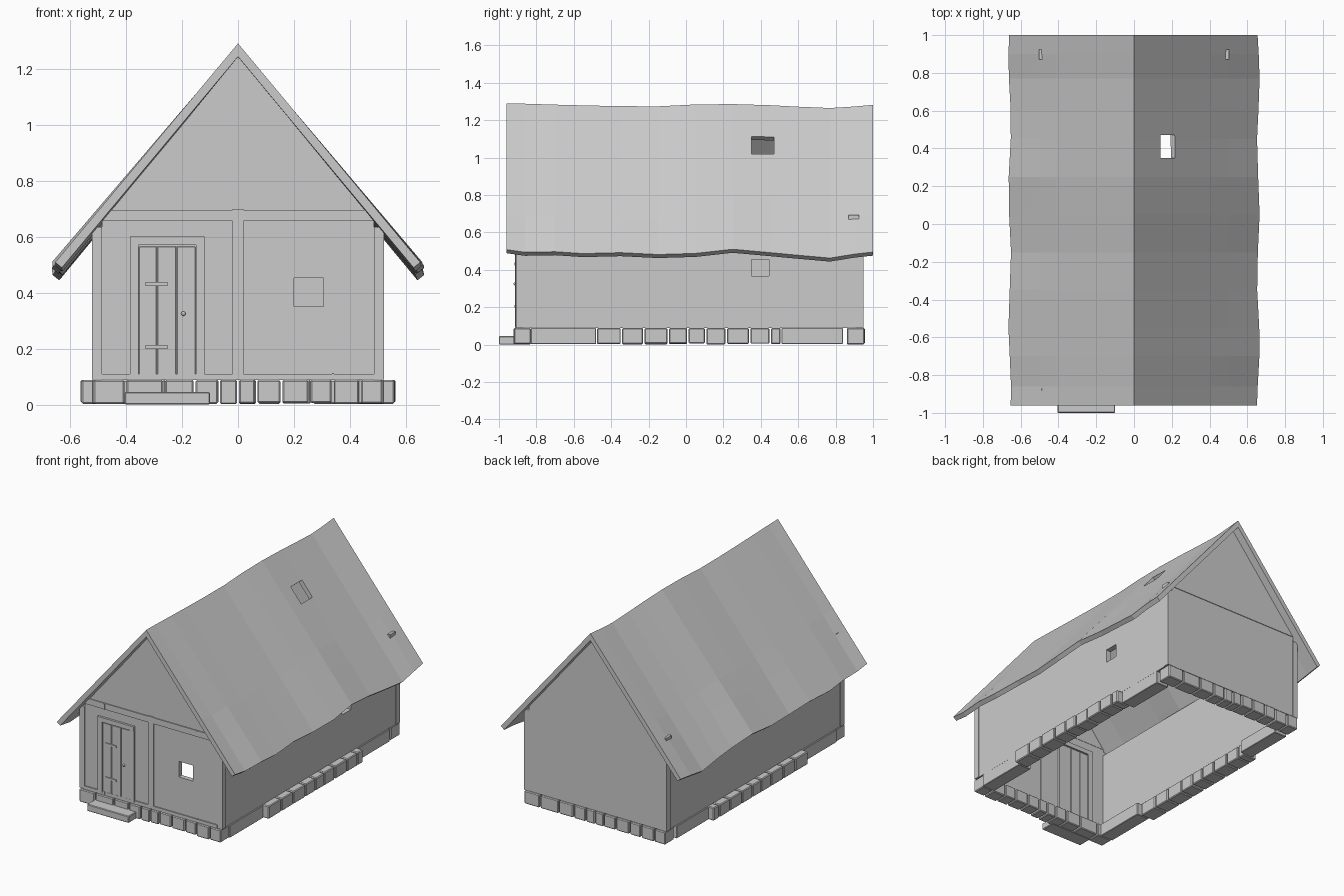
import bpy, bmesh, math, random

if "Cube" in bpy.data.objects:
    bpy.data.objects.remove(bpy.data.objects["Cube"])
random.seed(4)

def mesh_obj(name, verts, faces):
    me = bpy.data.meshes.new(name)
    me.from_pydata(verts, [], faces)
    bm = bmesh.new()
    bm.from_mesh(me)
    bmesh.ops.recalc_face_normals(bm, faces=bm.faces)
    bm.to_mesh(me)
    bm.free()
    ob = bpy.data.objects.new(name, me)
    bpy.context.collection.objects.link(ob)
    return ob

def box(name, x, y, z, bevel=0):
    v = [(a, b, c) for a in x for b in y for c in z]
    f = [(0, 1, 3, 2), (4, 6, 7, 5), (0, 4, 5, 1), (2, 3, 7, 6), (0, 2, 6, 4), (1, 5, 7, 3)]
    ob = mesh_obj(name, v, f)
    if bevel:
        m = ob.modifiers.new("bevel", 'BEVEL')
        m.width, m.segments = bevel, 1
    return ob

def cut(ob, cutter):
    m = ob.modifiers.new("opening", 'BOOLEAN')
    m.operation, m.object, m.solver = 'DIFFERENCE', cutter, 'EXACT'
    cutter.hide_render = True
    cutter.hide_viewport = True
    cutter.display_type = 'WIRE'

def mx(s, a, b):
    return sorted((s * a, s * b))

# Sagging roof: stations of y, ridge height, eave height
stations = [(-.96, 1.29, .508), (-.86, 1.288, .494), (-.7, 1.283, .497), (-.55, 1.279, .487),
            (-.35, 1.275, .492), (-.15, 1.274, .482), (.05, 1.284, .488), (.25, 1.286, .51),
            (.45, 1.28, .492), (.6, 1.272, .478), (.77, 1.265, .463), (.9, 1.273, .484), (1, 1.282, .495)]
verts, faces = [], []
ts = [-1, -.76, -.62, 0, .62, .76, 1]
n = len(ts)
for y, ridge, eave in stations:
    outer = [((.658 + .007 * math.sin(9 * y + (t > 0))) * t, ridge + (eave - ridge) * abs(t)) for t in ts]
    inner = [(x - math.copysign(.024, t), z - .019) if t else (0, z - .047)
             for t, (x, z) in zip(ts, outer)]
    verts += [(x, y, z) for x, z in outer + inner[::-1]]
for k in range(len(stations) - 1):
    for i in range(2 * n):
        j = (i + 1) % (2 * n)
        faces.append((k * 2 * n + i, k * 2 * n + j, (k + 1) * 2 * n + j, (k + 1) * 2 * n + i))
for base in (0, (len(stations) - 1) * 2 * n):
    for i in range(n - 1):
        faces.append((base + i, base + i + 1, base + 2 * n - 2 - i, base + 2 * n - 1 - i))
roof = mesh_obj("roof", verts, faces)
hatch = box("roof_hatch_cutter", (-.06, .06), (-.06, .06), (-.15, .15))
hatch.location = (.178, .41, 1.065)
hatch.rotation_euler = (0, math.atan(1.2), 0)
cut(roof, hatch)

# Gable triangles
for name, y0, y1 in (("front_gable", -.905, -.87), ("back_gable", .91, .95)):
    w, z0, z1 = (.46, .69, 1.243) if y0 < 0 else (.485, .655, 1.237)
    mesh_obj(name, [(x, y, z) for y in (y0, y1) for x, z in ((-w, z0), (w, z0), (0, z1))],
             [(0, 1, 2), (5, 4, 3), (0, 3, 4, 1), (1, 4, 5, 2), (2, 5, 3, 0)])

# Wall panels with window openings
front = box("front_wall", (-.486, .486), (-.904, -.872), (.1, .66))
cut(front, box("front_window_cutter", (.2, .305), (-1, -.8), (.35, .453)))
box("back_wall", (-.486, .486), (.912, .946), (.09, .656))
for s, side in ((-1, "left"), (1, "right")):
    wall = box(side + "_wall", mx(s, .48, .517), (-.872, .908), (.09, .61))
    if s > 0:
        cut(wall, box("side_window_cutter", (.4, .6), (.35, .443), (.367, .455)))
    # Corner posts
    box(side + "_front_post", mx(s, .485, .522), (-.91, -.87), (.09, .635))
    box(side + "_back_post", mx(s, .485, .522), (.906, .948), (.09, .625))
    # Beam joints
    for z in ((.655, .692), (.092, .112)):
        box(side + "_beam_joint", mx(s, .336, .343), (-.915, -.9), z)

# Front and back timber
box("front_tie_beam", (-.49, .49), (-.911, -.87), (.655, .695))
box("back_tie_beam", (-.503, .503), (.87, .925), (.655, .693))
box("front_sill_beam", (-.486, .486), (-.911, -.87), (.088, .11))
box("centre_post", (-.02, .02), (-.912, -.868), (.1, .698))
box("post_peg", (-.003, .003), (-.915, -.9), (.522, .528))

# Door with frame, planks, hinges and knob
box("door_lintel", (-.386, -.12), (-.918, -.86), (.57, .6))
box("door_jamb_left", (-.386, -.355), (-.914, -.86), (.1, .57))
box("door_jamb_right", (-.15, -.12), (-.914, -.86), (.1, .57))
for a, b in ((-.353, -.291), (-.288, -.221), (-.218, -.152)):
    box("door_plank", (a, b), (-.91, -.866), (.104, .565), .002)
for z in (.206, .431):
    box("door_hinge", (-.33, -.252), (-.916, -.905), (z - .007, z + .007))
bpy.ops.mesh.primitive_uv_sphere_add(segments=12, ring_count=8, radius=.008, location=(-.195, -.914, .325))
bpy.context.object.name = "door_knob"

# Foundation stones along front and back
edges = [-.5, -.402, -.265, -.155, -.068, 0, .065, .155, .255, .338, .435, .52]
for a, b in zip(edges, edges[1:]):
    j = random.uniform(-.003, .003)
    if a < -.49:
        a = -.52
    box("front_stone", (a + .004, b - .004), (-.92 + j, -.83), (.004 + j, .088), .005)
    box("back_stone", (-b + .004, -a - .004), (.86, .955 + j), (.004 + j, .088), .005)

# Side foundations: long flush blocks and a protruding row of stones
rows = [-.48, -.345, -.225, -.095, .01, .105, .215, .34, .45, .51]
for s in (-1, 1):
    box("side_footing", mx(s, .43, .522), (-.83, -.48), (.004, .088), .003)
    box("side_footing", mx(s, .43, .522), (.51, .84), (.004, .088), .003)
    for a, b in zip(rows, rows[1:]):
        j = random.uniform(-.003, .003)
        box("side_stone", mx(s, .46, .56 + j), (a + .004, b - .004), (.004 + j, .088), .005)

# Door step
box("door_step", (-.405, -.1), (-1, -.9), (0, .045), .004)
